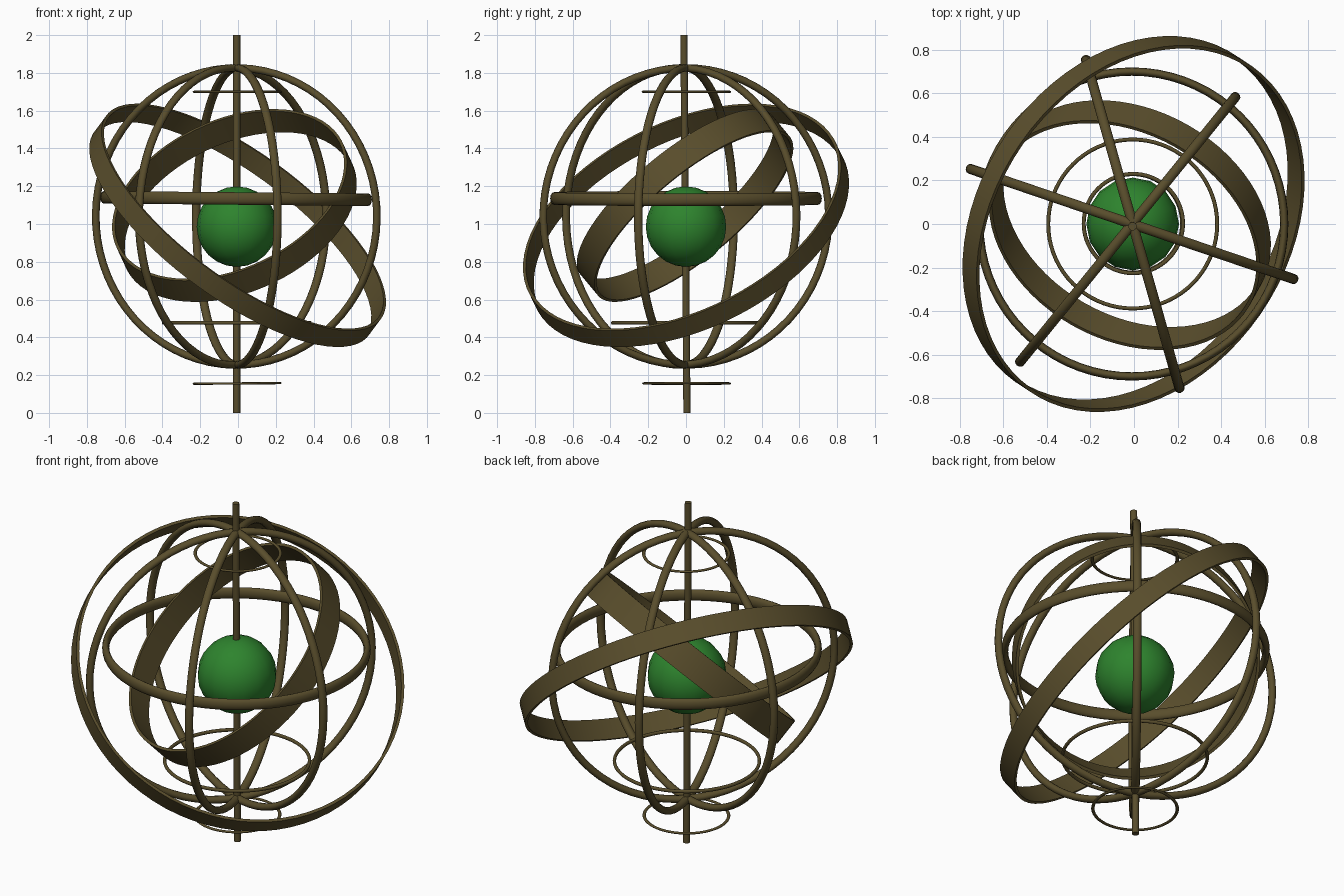
import bpy, bmesh, math
from mathutils import Vector, Matrix

if "Cube" in bpy.data.objects:
    bpy.data.objects.remove(bpy.data.objects["Cube"])


def material(name, rgb):
    m = bpy.data.materials.new(name)
    m.diffuse_color = (*rgb, 1)
    m.use_nodes = True
    m.node_tree.nodes["Principled BSDF"].inputs["Base Color"].default_value = m.diffuse_color
    return m


BRONZE = material("bronze", (0.10, 0.075, 0.025))
GREEN = material("green", (0.027, 0.23, 0.027))


def finish(name, bm, mat):
    bmesh.ops.recalc_face_normals(bm, faces=bm.faces)
    me = bpy.data.meshes.new(name)
    bm.to_mesh(me)
    bm.free()
    ob = bpy.data.objects.new(name, me)
    bpy.context.collection.objects.link(ob)
    me.materials.append(mat)
    bpy.ops.object.select_all(action='DESELECT')
    ob.select_set(True)
    bpy.context.view_layer.objects.active = ob
    bpy.ops.object.shade_smooth_by_angle(angle=math.radians(50))
    return ob


def ring(name, centre, normal, profile, segs=72):
    """Sweep a closed (radius, height) profile around the normal."""
    bm = bmesh.new()
    turn = Vector((0, 0, 1)).rotation_difference(Vector(normal).normalized())
    loops = []
    for i in range(segs):
        a = 2 * math.pi * i / segs
        loops.append([bm.verts.new(Vector(centre) + turn @ Vector((r * math.cos(a), r * math.sin(a), h)))
                      for r, h in profile])
    n = len(profile)
    for i in range(segs):
        p, q = loops[i], loops[(i + 1) % segs]
        for j in range(n):
            bm.faces.new((p[j], q[j], q[(j + 1) % n], p[(j + 1) % n]))
    return finish(name, bm, BRONZE)


def tube(outer, radial, axial, n=12):
    return [(outer - radial + radial * math.cos(2 * math.pi * k / n),
             axial * math.sin(2 * math.pi * k / n)) for k in range(n)]


def band(outer, half, thick=0.016):
    return [(outer, -half), (outer, half), (outer - thick, half), (outer - thick, -half)]


# central pole
bm = bmesh.new()
bmesh.ops.create_cone(bm, cap_ends=True, segments=16, radius1=0.019, radius2=0.019, depth=2.0,
                      matrix=Matrix.Translation((-0.007, -0.003, 1.0)) @ Matrix.Rotation(0.008, 4, 'X'))
finish("centre_pole", bm, BRONZE)

# globe in the middle
bm = bmesh.new()
bmesh.ops.create_uvsphere(bm, u_segments=16, v_segments=12, radius=0.213,
                          matrix=Matrix.Translation((-0.006, 0.0, 0.986)))
finish("globe", bm, GREEN)

# three upright rings crossing at the poles
for i, (deg, cx, cy) in enumerate([(161.2, -0.009, 0.0), (105.9, -0.006, 0.0), (50.9, -0.029, -0.025)]):
    a = math.radians(deg + 90)
    ring(f"upright_ring_{i + 1}", (cx, cy, 1.04), (math.cos(a), math.sin(a), 0), tube(0.806, 0.02, 0.023))

# level rings: (name, centre, outer radius, radial half, axial half, x tilt)
for name, c, r, hr, ha, tilt in [
        ("equator_ring", (-0.010, 0.0, 1.135), 0.719, 0.019, 0.033, 0.009),
        ("upper_small_ring", (-0.003, 0.002, 1.70), 0.237, 0.009, 0.006, 0),
        ("lower_wide_ring", (-0.006, 0.0, 0.477), 0.397, 0.009, 0.010, 0),
        ("lower_small_ring", (-0.005, 0.003, 0.156), 0.235, 0.009, 0.006, -0.008)]:
    ring(name, c, (tilt, 0, 1), tube(r, hr, ha))

# tilted flat bands
ring("outer_band", (-0.002, 0.0, 0.993), (0.552, -0.365, 0.745), band(0.905, 0.058))
ring("inner_band", (-0.019, -0.005, 1.098), (-0.335, -0.602, 0.725), band(0.66, 0.077))
